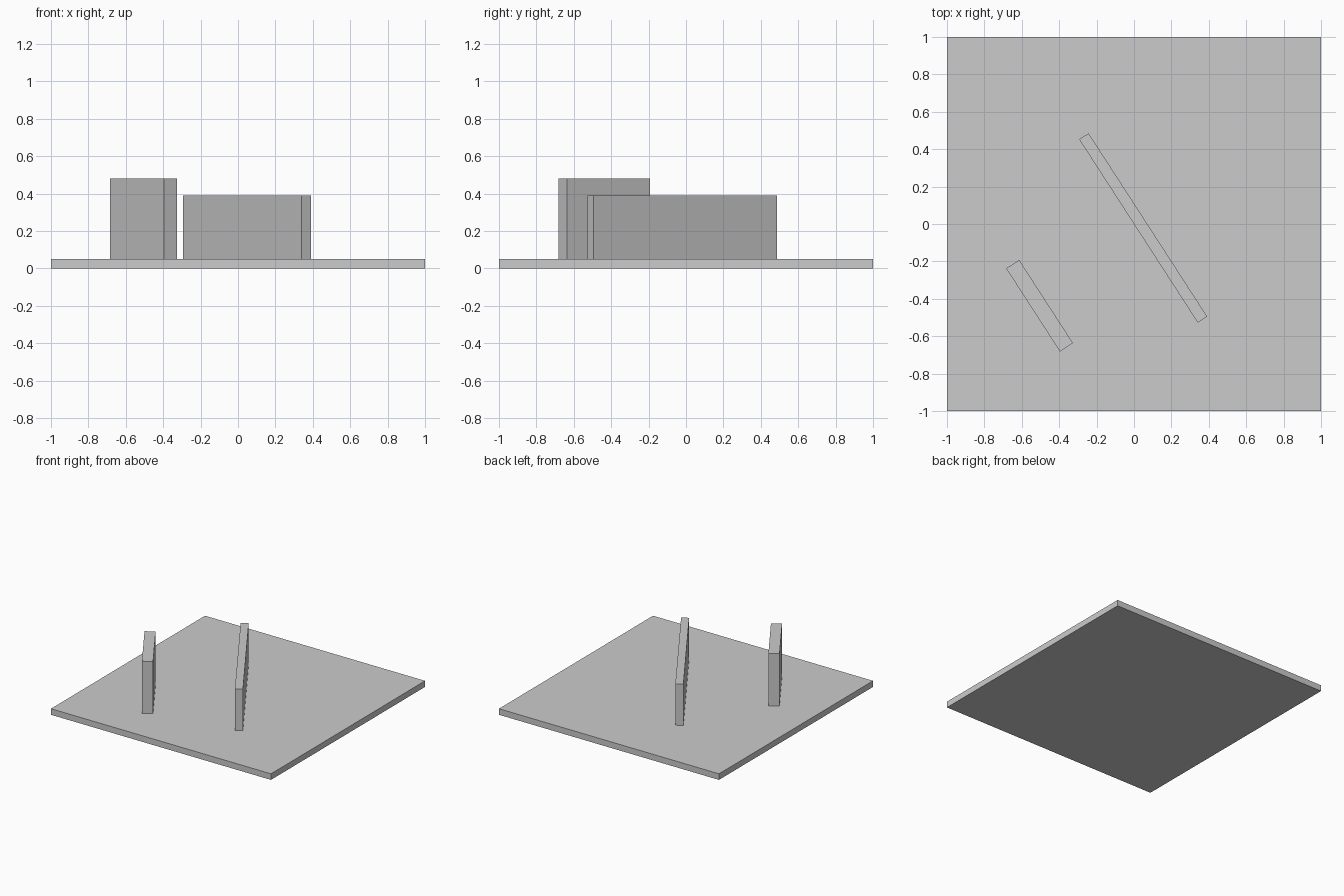
import bpy
import math

cube = bpy.data.objects.get("Cube")
if cube:
    bpy.data.objects.remove(cube, do_unlink=True)

# Single plain grey
grey = bpy.data.materials.new("light_grey")
grey.use_nodes = True
colour = (0.6, 0.6, 0.6, 1.0)
grey.diffuse_color = colour
grey.node_tree.nodes["Principled BSDF"].inputs["Base Color"].default_value = colour


def block(name, centre, length, width, bottom, top, angle=0.0):
    """Box standing between two heights, turned about z by degrees."""
    bpy.ops.mesh.primitive_cube_add(
        size=1,
        location=(centre[0], centre[1], (bottom + top) / 2),
        rotation=(0, 0, math.radians(angle)),
    )
    obj = bpy.context.object
    obj.name = name
    obj.scale = (length, width, top - bottom)
    bpy.ops.object.transform_apply(location=False, rotation=False, scale=True)
    obj.data.materials.append(grey)
    return obj


# Square ground slab
slab_top = 0.05
block("base_slab", (0, 0), 2, 2, 0, slab_top)

# Two parallel upright walls
wall_angle = -57.1
block("long_wall", (0.049, -0.021), 1.167, 0.06, slab_top, 0.39, wall_angle)
block("short_wall", (-0.505, -0.437), 0.529, 0.083, slab_top, 0.48, wall_angle)
